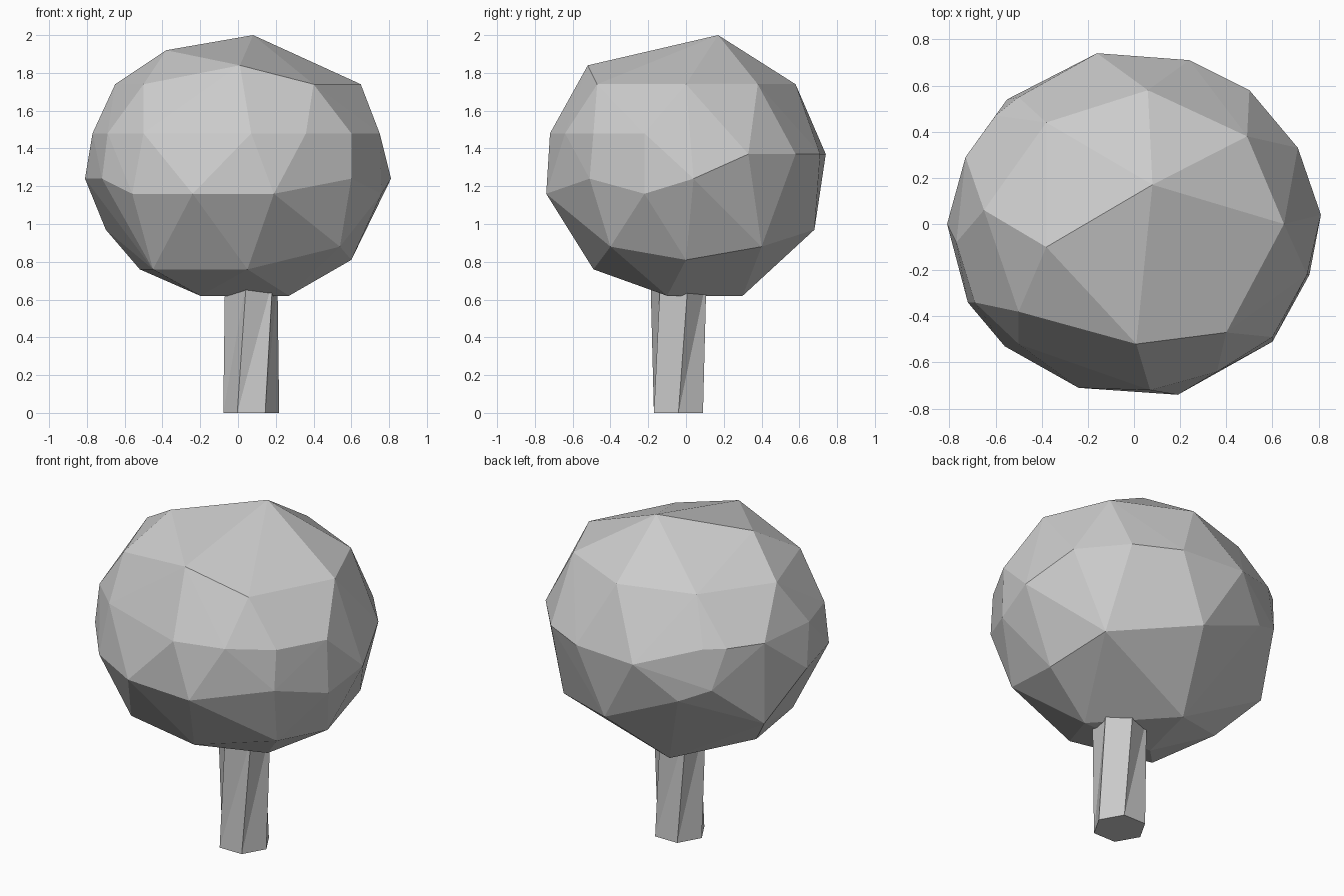
import bpy, bmesh
from math import cos, sin, radians
from mathutils import Vector

if "Cube" in bpy.data.objects:
    bpy.data.objects.remove(bpy.data.objects["Cube"])


def finish(name, bm):
    bmesh.ops.recalc_face_normals(bm, faces=bm.faces)
    mesh = bpy.data.meshes.new(name)
    bm.to_mesh(mesh)
    bm.free()
    obj = bpy.data.objects.new(name, mesh)
    bpy.context.collection.objects.link(obj)
    return obj


# Crown: faceted hull through irregular rings, height -> corner positions
rings = [
    (2.00, [(.08, .17)]),
    (1.92, [(-.38, -.10)]),
    (1.84, [(.01, -.52)]),
    (1.74, [(.40, -.47), (.65, 0), (.49, .38), (.06, .58),
            (-.38, .44), (-.65, .06), (-.50, -.38)]),
    (1.48, [(-.77, -.08), (-.69, -.34), (-.50, -.52), (.07, -.72),
            (.36, -.64), (.60, -.49), (.75, -.22),
            (-.73, .29), (-.60, .47), (-.50, .55)]),
    (1.37, [(.71, .33), (.50, .58), (.24, .71), (-.16, .74)]),
    (1.24, [(.81, .04), (.60, -.51), (-.72, -.34), (-.81, 0), (-.55, .54)]),
    (1.16, [(.76, -.22), (.19, -.74), (-.24, -.71), (-.56, -.53), (-.38, .62)]),
    (0.97, [(.07, .68), (-.70, .25)]),
    (0.88, [(.54, -.40), (.54, .40)]),
    (0.76, [(.05, -.49), (-.45, -.38), (-.52, .07)]),
    (0.81, [(.60, 0)]),
    (0.62, [(-.20, -.10), (.27, -.10), (-.10, .30)]),
]
bm = bmesh.new()
for z, corners in rings:
    for x, y in corners:
        bm.verts.new((x, y, z))
result = bmesh.ops.convex_hull(bm, input=bm.verts)
unused = [g for g in result["geom_interior"] if isinstance(g, bmesh.types.BMVert)]
bmesh.ops.delete(bm, geom=unused, context='VERTS')
finish("tree_crown", bm)

# Trunk: six-sided post with a slight twist, ending inside the crown
bm = bmesh.new()


def hexagon(z, turn):
    angles = [radians(60 * i + turn) for i in range(6)]
    return [bm.verts.new((.07 + .148 * cos(a), -.04 + .15 * sin(a), z)) for a in angles]


low, high = hexagon(0, 0), hexagon(.70, 20)
bm.faces.new(low[::-1])
bm.faces.new(high)
for i in range(6):
    j = (i + 1) % 6
    bm.faces.new((low[i], low[j], high[j]))
    bm.faces.new((low[i], high[j], high[i]))
finish("tree_trunk", bm)
